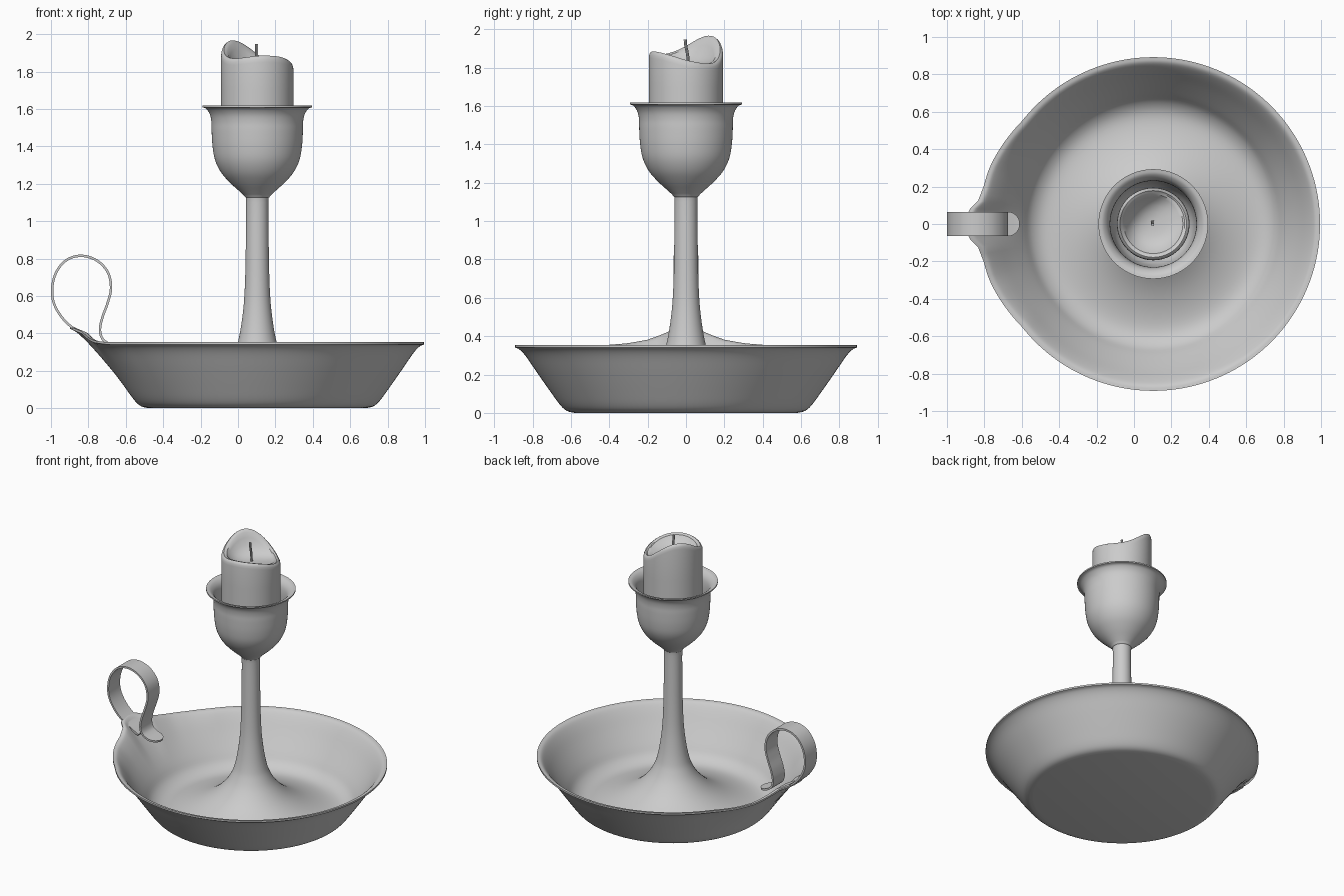
import bpy, bmesh, math
from mathutils import Vector

if "Cube" in bpy.data.objects:
    bpy.data.objects.remove(bpy.data.objects["Cube"])

CX = 0.103  # axis of dish, stem and candle


def spline(pts, n=4):
    """Catmull-Rom through 2D points."""
    p = [Vector(q) for q in pts]
    p = [2 * p[0] - p[1]] + p + [2 * p[-1] - p[-2]]
    out = []
    for i in range(1, len(p) - 2):
        a, b, c, d = p[i - 1:i + 3]
        for k in range(n):
            t = k / n
            out.append(0.5 * (2 * b + (c - a) * t + (2 * a - 5 * b + 4 * c - d) * t * t
                              + (3 * b - a - 3 * c + d) * t ** 3))
    return out + [p[-2]]


def interp(table, x):
    """Smooth interpolation in an (x, value) table."""
    for (x0, v0), (x1, v1) in zip(table, table[1:]):
        if x <= x1:
            t = max(0.0, (x - x0) / (x1 - x0))
            return v0 + (v1 - v0) * t
    return table[-1][1]


def finish(name, bm, angle=40):
    bmesh.ops.remove_doubles(bm, verts=bm.verts, dist=1e-5)
    bmesh.ops.recalc_face_normals(bm, faces=bm.faces)
    me = bpy.data.meshes.new(name)
    bm.to_mesh(me)
    bm.free()
    ob = bpy.data.objects.new(name, me)
    bpy.context.collection.objects.link(ob)
    bpy.ops.object.select_all(action='DESELECT')
    ob.select_set(True)
    bpy.context.view_layer.objects.active = ob
    bpy.ops.object.shade_smooth_by_angle(angle=math.radians(angle))
    return ob


def skin(name, rings, closed):
    """Bridge successive rings of equal length."""
    bm = bmesh.new()
    rows = [[bm.verts.new(v) for v in r] for r in rings]
    n = len(rows[0])
    pairs = list(zip(rows, rows[1:])) + ([(rows[-1], rows[0])] if closed else [])
    for a, b in pairs:
        for i in range(n):
            j = (i + 1) % n
            bm.faces.new((a[i], a[j], b[j], b[i]))
    if not closed:
        for r in (rows[0], rows[-1]):
            if (r[0].co - r[1].co).length > 1e-5:
                bm.faces.new(r)
    return finish(name, bm)


def lathe(name, profile, seg, shape=lambda r, z, a: (r, z)):
    rings = []
    for r, z in profile:
        ring = []
        for i in range(seg):
            a = 2 * math.pi * i / seg
            rr, zz = shape(r, z, a)
            ring.append((CX + rr * math.cos(a), rr * math.sin(a), zz))
        rings.append(ring)
    return skin(name, rings, False)


# dish, flared stem and cup: one turned surface with a lip pulled toward the handle
LIP_R = [(0, .11), (4, .105), (7, .055), (12, .037), (19, .034), (26, .022), (38, 0)]
LIP_Z = [(0, .085), (4, .08), (7, .06), (12, .03), (19, .01), (28, 0)]


def lip(r, z, a):
    if r < 0.6:
        return r, z
    off = abs(math.degrees(a) - 180)
    w = min(1, max(0, (z - 0.12) / 0.22)) ** 2
    return r + w * interp(LIP_R, off), z + w * interp(LIP_Z, off)


outer = spline([(.58, 0), (.62, .01), (.655, .04), (.71, .115), (.78, .215), (.835, .295), (.868, .33), (.892, .341)])
inner = spline([(.892, .353), (.862, .345), (.826, .303), (.77, .22), (.70, .122), (.65, .055), (.58, .022),
                (.48, .03), (.36, .07), (.25, .135), (.17, .215), (.125, .29), (.103, .355), (.085, .45),
                (.071, .57), (.064, .72), (.061, .9), (.06, 1.1), (.066, 1.13), (.09, 1.155), (.145, 1.205),
                (.193, 1.26), (.225, 1.325), (.239, 1.4), (.244, 1.48), (.245, 1.53), (.253, 1.57), (.272, 1.6),
                (.293, 1.609)])
cup_in = spline([(.293, 1.618), (.266, 1.61), (.241, 1.58), (.231, 1.53), (.23, 1.45), (.222, 1.38),
                 (.205, 1.32), (.16, 1.25), (.09, 1.19), (0, 1.17)])
lathe("dish_stem_and_cup", [(0, 0)] + outer + inner + cup_in, 144, lip)

# candle: rim height varies around the circle, melted pool in the top
RIM = [(0, 1.838), (40, 1.817), (65, 1.835), (90, 1.893), (112, 1.948), (135, 1.972), (155, 1.96), (180, 1.912),
       (200, 1.882), (225, 1.867), (250, 1.876), (275, 1.887), (310, 1.882), (340, 1.86), (360, 1.838)]
POOL = 1.808


def melt(r, z, a):
    if z < 2:
        return r, z
    d = math.degrees(a)
    h = sum(interp(RIM, (d + k * 4) % 360) for k in range(-3, 4)) / 7
    k = z - 2  # 0 = pool level, 1 = rim level
    return r, POOL + (h - POOL) * min(k, 1) - max(0, k - 1)


candle = [(0, 1.32), (.194, 1.32), (.194, 1.7), (.194, 3.035), (.192, 3.018), (.187, 3.006), (.178, 3.0),
          (.168, 3.006), (.158, 2.9), (.145, 2.68), (.125, 2.42), (.1, 2.2), (.065, 2.06), (.03, 2.01), (0, 2)]
lathe("candle", candle, 96, melt)

# wick: slightly bent tapering cord
path = [(.012, 1.79), (.011, 1.84), (.006, 1.88), (-.002, 1.92), (-.004, 1.948)]
skin("wick", [[(CX + .008 * math.cos(t * math.pi / 4) - 0.003, y + .008 * math.sin(t * math.pi / 4), z)
               for t in range(8)] for y, z in spline(path, 3)], False)

# handle: flat strip curled into a loop, with a rounded tongue inside the dish
loop = spline([(-.755, .352), (-.8, .378), (-.86, .412), (-.93, .472), (-.98, .55), (-.994, .63), (-.975, .72),
               (-.92, .79), (-.84, .815), (-.755, .79), (-.695, .725), (-.679, .64), (-.698, .56), (-.725, .485),
               (-.738, .42), (-.725, .372), (-.69, .346), (-.65, .335), (-.612, .328)], 6)
rings = []
for i, p in enumerate(loop):
    t = (loop[min(i + 1, len(loop) - 1)] - loop[max(i - 1, 0)]).normalized()
    nrm = Vector((-t.y, t.x)) * 0.0065
    w = 0.065
    d = (loop[-1] - p).length
    if i > len(loop) - 14 and d < w:
        w = max(.012, math.sqrt(w * w - (w - d) ** 2))
    a, b = p + nrm, p - nrm
    rings.append([(a.x, -w, a.y), (a.x, w, a.y), (b.x, w, b.y), (b.x, -w, b.y)])
skin("loop_handle", rings, False)
